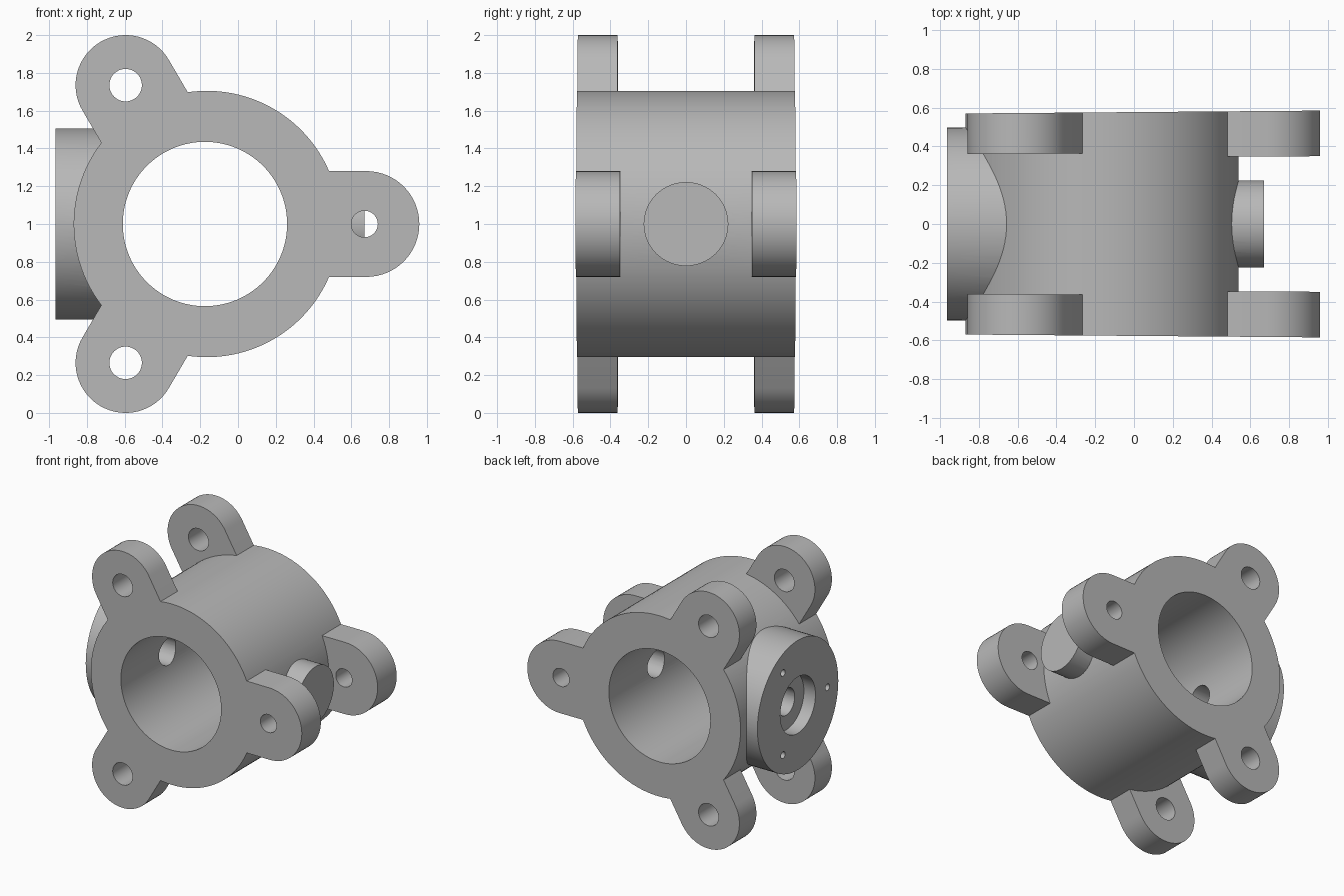
import bpy, bmesh
from math import pi, cos, sin, radians, hypot, atan2
from mathutils import Matrix, Vector

if "Cube" in bpy.data.objects:
    bpy.data.objects.remove(bpy.data.objects["Cube"])

grey = bpy.data.materials.new("cast grey")
grey.use_nodes = True
colour = (0.48, 0.48, 0.48, 1)
grey.diffuse_color = colour
grey.node_tree.nodes["Principled BSDF"].inputs["Base Color"].default_value = colour

CX, CZ = -0.165, 1.0      # main cylinder axis
HALF = 0.577              # half depth of the housing


def new_object(name, bm):
    bmesh.ops.recalc_face_normals(bm, faces=bm.faces)
    mesh = bpy.data.meshes.new(name)
    bm.to_mesh(mesh)
    bm.free()
    mesh.materials.append(grey)
    ob = bpy.data.objects.new(name, mesh)
    bpy.context.collection.objects.link(ob)
    return ob


def cylinder(name, start, end, radius, sides=96):
    a, b = Vector(start), Vector(end)
    turn = (b - a).to_track_quat('Z', 'Y').to_matrix().to_4x4()
    bm = bmesh.new()
    bmesh.ops.create_cone(bm, cap_ends=True, segments=sides, radius1=radius,
                          radius2=radius, depth=(b - a).length,
                          matrix=Matrix.Translation((a + b) / 2) @ turn)
    return new_object(name, bm)


def lug(name, x, z, radius, inner, side):
    """Rounded ear pointing away from the main axis, flush with one end."""
    angle = atan2(z - CZ, x - CX)
    reach = hypot(x - CX, z - CZ)
    outline = [(0.5, -radius)]
    for i in range(33):
        t = -pi / 2 + pi * i / 32
        outline.append((reach + radius * cos(t), radius * sin(t)))
    outline.append((0.5, radius))
    bm = bmesh.new()
    face = bm.faces.new([bm.verts.new((CX + u * cos(angle) - v * sin(angle), side * inner,
                                       CZ + u * sin(angle) + v * cos(angle)))
                         for u, v in outline])
    grown = bmesh.ops.extrude_face_region(bm, geom=[face])["geom"]
    bmesh.ops.translate(bm, vec=(0, side * (HALF - inner), 0),
                        verts=[g for g in grown if isinstance(g, bmesh.types.BMVert)])
    # the source face closes the inner end
    if len(bm.faces) == len(outline) + 1:
        bm.faces.new([v for v in bm.verts if abs(v.co.y - side * inner) < 1e-5])
    return new_object(name, bm)


def combine(target, tool, operation):
    mod = target.modifiers.new(tool.name, 'BOOLEAN')
    mod.object, mod.operation, mod.solver = tool, operation, 'EXACT'
    graph = bpy.context.evaluated_depsgraph_get()
    mesh = bpy.data.meshes.new_from_object(target.evaluated_get(graph))
    target.modifiers.clear()
    target.data = mesh
    bpy.data.objects.remove(tool)


# Main housing with side port boss and blind pin
housing = cylinder("housing", (CX, -HALF, CZ), (CX, HALF, CZ), 0.705, 128)
combine(housing, cylinder("port_boss", (-0.965, 0, CZ), (-0.4, 0, CZ), 0.505), 'UNION')
combine(housing, cylinder("pivot_pin", (0.35, 0, CZ), (0.67, 0, CZ), 0.222, 64), 'UNION')

# Mounting lugs on both ends
lugs = [("left", 0.68, 1.0, 0.28, 0.345, 0.07),
        ("upper_right", -0.595, 1.735, 0.265, 0.365, 0.086),
        ("lower_right", -0.595, 0.265, 0.265, 0.365, 0.086)]
for name, x, z, radius, inner, hole in lugs:
    for side in (-1, 1):
        combine(housing, lug(name + "_lug", x, z, radius, inner, side), 'UNION')
        combine(housing, cylinder("lug_hole", (x - 0.01 * (x > 0), side * (inner - 0.03), z),
                                  (x - 0.01 * (x > 0), side * 0.7, z), hole, 48), 'DIFFERENCE')

# Main bore, shaft hole, counterbore and screw holes
combine(housing, cylinder("bore", (-0.175, -0.8, CZ), (-0.175, 0.8, CZ), 0.435, 128), 'DIFFERENCE')
combine(housing, cylinder("shaft_hole", (-1.1, 0, CZ), (0.5, 0, CZ), 0.105, 48), 'DIFFERENCE')
combine(housing, cylinder("counterbore", (-1.1, 0, CZ), (-0.865, 0, CZ), 0.22, 64), 'DIFFERENCE')
for a in (60, 180, 300):
    y, z = 0.37 * cos(radians(a)), CZ + 0.37 * sin(radians(a))
    combine(housing, cylinder("screw_hole", (-1.1, y, z), (-0.85, y, z), 0.026, 24), 'DIFFERENCE')

# Slight draft of the two end faces
for v in housing.data.vertices:
    v.co.y *= 1 + 0.014 * v.co.x

bpy.ops.object.select_all(action='DESELECT')
housing.select_set(True)
bpy.context.view_layer.objects.active = housing
bpy.ops.object.shade_smooth_by_angle(angle=radians(30))
